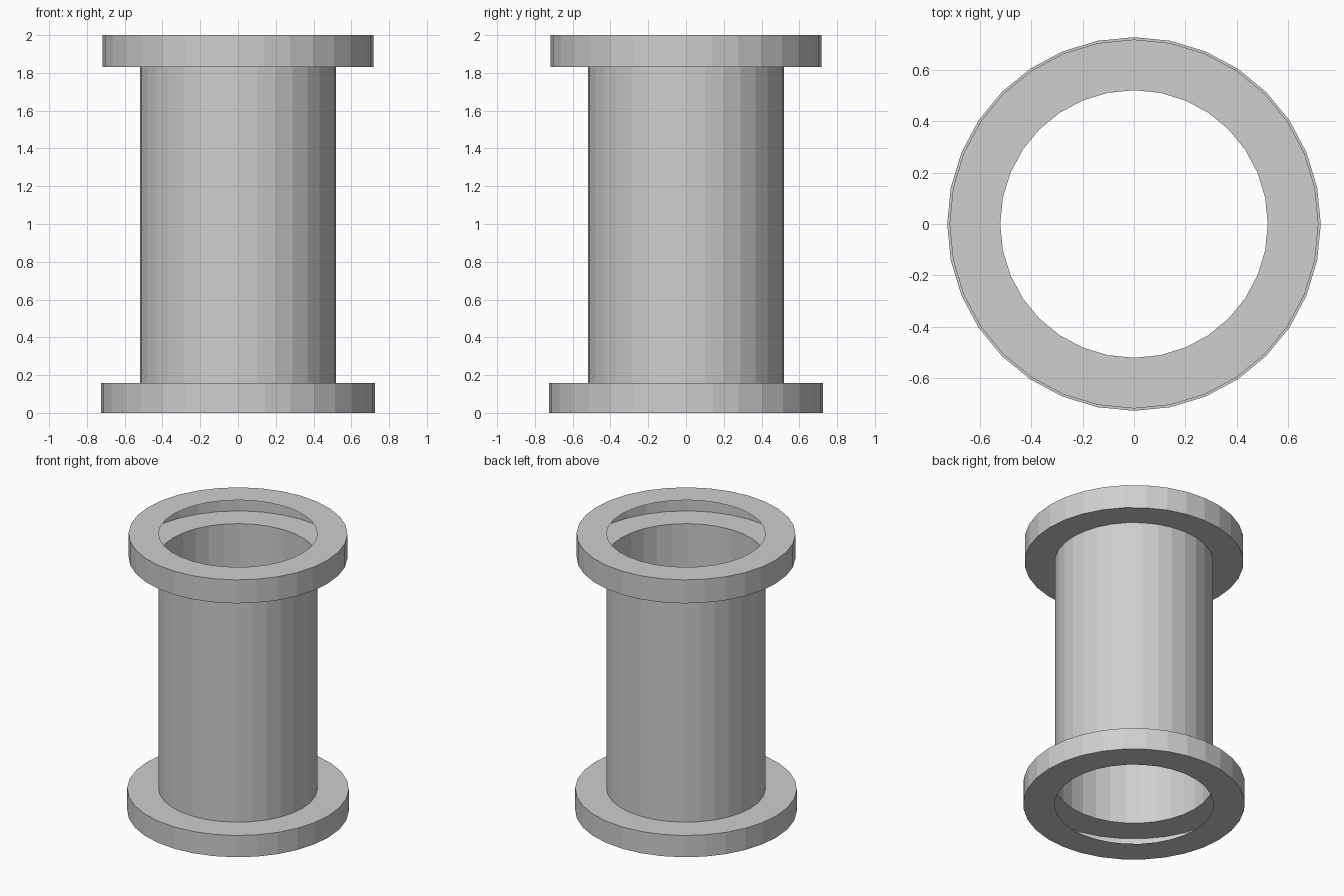
import bpy
import bmesh
import math

cube = bpy.data.objects.get("Cube")
if cube:
    bpy.data.objects.remove(cube, do_unlink=True)

SIDES = 32
BORE = 0.52

grey = bpy.data.materials.new("light_grey")
grey.use_nodes = True
colour = (0.62, 0.62, 0.62, 1)
grey.diffuse_color = colour
grey.node_tree.nodes["Principled BSDF"].inputs["Base Color"].default_value = colour


def lathe(name, profile):
    """Spin an open (radius, height) profile around z into a faceted shell."""
    bm = bmesh.new()
    verts = [bm.verts.new((r, 0, z)) for r, z in profile]
    edges = [bm.edges.new(pair) for pair in zip(verts, verts[1:])]
    bmesh.ops.spin(bm, geom=verts + edges, cent=(0, 0, 0), axis=(0, 0, 1),
                   angle=math.tau, steps=SIDES, use_duplicate=False)
    bmesh.ops.remove_doubles(bm, verts=bm.verts, dist=0.0005)
    bmesh.ops.recalc_face_normals(bm, faces=bm.faces)
    # Make the outer wall face away from the axis
    wall = max(bm.faces, key=lambda f: f.calc_center_median().xy.length)
    if wall.normal.xy.dot(wall.calc_center_median().xy) < 0:
        bmesh.ops.reverse_faces(bm, faces=bm.faces)
    mesh = bpy.data.meshes.new(name)
    bm.to_mesh(mesh)
    bm.free()
    mesh.materials.append(grey)
    obj = bpy.data.objects.new(name, mesh)
    bpy.context.collection.objects.link(obj)
    return obj


def flange(name, radius, low, high):
    """Hollow collar, open towards the bore."""
    return lathe(name, [(BORE, low), (radius, low), (radius, high), (BORE, high)])


# Collars at both ends, and the thin tube between them
flange("bottom_flange", 0.726, 0, 0.157)
flange("top_flange", 0.717, 1.83, 2)
lathe("tube", [(BORE, 0.157), (BORE, 1.83)])
